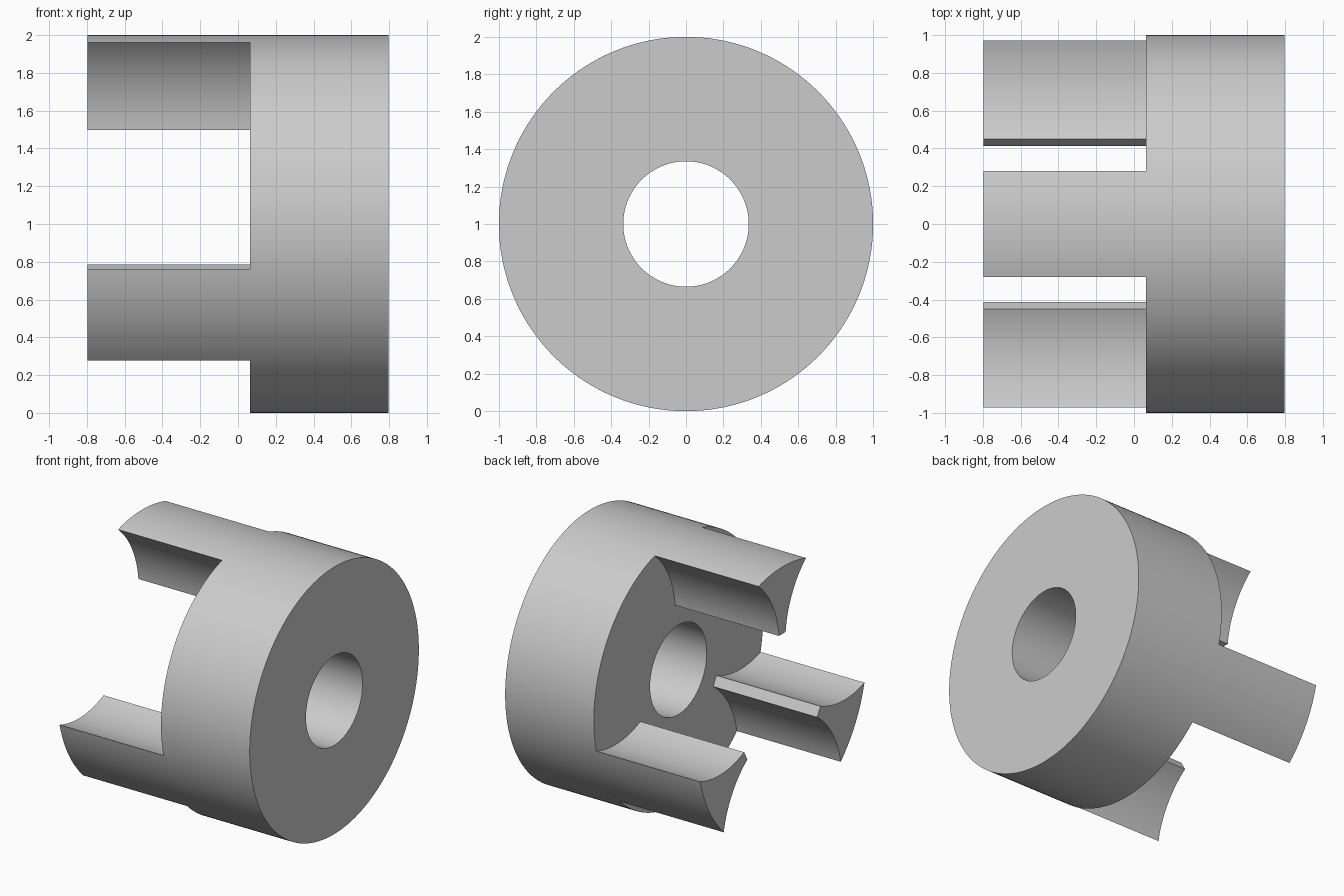
import bpy, bmesh
from math import sin, cos, pi, radians, atan2, hypot
from mathutils import Matrix

cube = bpy.data.objects.get("Cube")
if cube:
    bpy.data.objects.remove(cube, do_unlink=True)

HALF = 0.797        # half of the axial length
FACE = 0.063        # hub face that carries the jaws
RADIUS = 1.0
BORE = 0.335
GAP_CENTRE = 0.854  # distance of each round gap from the axis
CORNER = (0.96, 0.28)
TIP = (0.498, 0.04)

grey = bpy.data.materials.new("plain grey")
grey.use_nodes = True
grey.diffuse_color = (0.6, 0.6, 0.6, 1)
grey.node_tree.nodes["Principled BSDF"].inputs["Base Color"].default_value = (0.6, 0.6, 0.6, 1)


def finish(name, bm):
    bmesh.ops.remove_doubles(bm, verts=bm.verts, dist=1e-5)
    bmesh.ops.recalc_face_normals(bm, faces=bm.faces)
    mesh = bpy.data.meshes.new(name)
    bm.to_mesh(mesh)
    bm.free()
    mesh.materials.append(grey)
    obj = bpy.data.objects.new(name, mesh)
    bpy.context.collection.objects.link(obj)
    bpy.ops.object.select_all(action='DESELECT')
    obj.select_set(True)
    bpy.context.view_layer.objects.active = obj
    bpy.ops.object.shade_smooth_by_angle(angle=radians(30))
    return obj


def arc(cx, cy, r, start, end, steps):
    angles = [start + (end - start) * i / steps for i in range(steps + 1)]
    return [(cx + r * cos(a), cy + r * sin(a)) for a in angles]


# Hub: rectangular section spun around the axis, leaving the bore open
bm = bmesh.new()
section = [(FACE, BORE), (FACE, RADIUS), (HALF, RADIUS), (HALF, BORE)]
verts = [bm.verts.new((x, 0, r)) for x, r in section]
edges = [bm.edges.new((verts[i], verts[(i + 1) % 4])) for i in range(4)]
bmesh.ops.spin(bm, geom=verts + edges, cent=(0, 0, 0), axis=(1, 0, 0),
               angle=2 * pi, steps=180, use_merge=False)
bmesh.ops.translate(bm, verts=bm.verts, vec=(0, 0, RADIUS))
finish("hub", bm)

# Jaw outline: round outer face, concave flanks, narrow flat tip
gx, gy = GAP_CENTRE * cos(pi / 3), GAP_CENTRE * sin(pi / 3)
gap_radius = hypot(CORNER[0] - gx, CORNER[1] - gy)
flank = arc(gx, gy, gap_radius, atan2(CORNER[1] - gy, CORNER[0] - gx),
            atan2(TIP[1] - gy, TIP[0] - gx), 20)
spread = atan2(CORNER[1], CORNER[0])
outer = arc(0, 0, RADIUS, -spread, spread, 16)
outline = outer + flank[1:] + [(u, -v) for u, v in reversed(flank[1:])]

# Three jaws, evenly spaced around the axis
for name, degrees in (("top_jaw", 90), ("front_jaw", 210), ("back_jaw", 330)):
    bm = bmesh.new()
    end = bm.faces.new([bm.verts.new((-HALF, u, v)) for u, v in outline])
    grown = bmesh.ops.extrude_face_region(bm, geom=[end], use_keep_orig=True)["geom"]
    moved = [g for g in grown if isinstance(g, bmesh.types.BMVert)]
    bmesh.ops.translate(bm, verts=moved, vec=(HALF + FACE, 0, 0))
    turn = Matrix.Translation((0, 0, RADIUS)) @ Matrix.Rotation(radians(degrees), 4, 'X')
    bmesh.ops.transform(bm, matrix=turn, verts=bm.verts)
    finish(name, bm)
